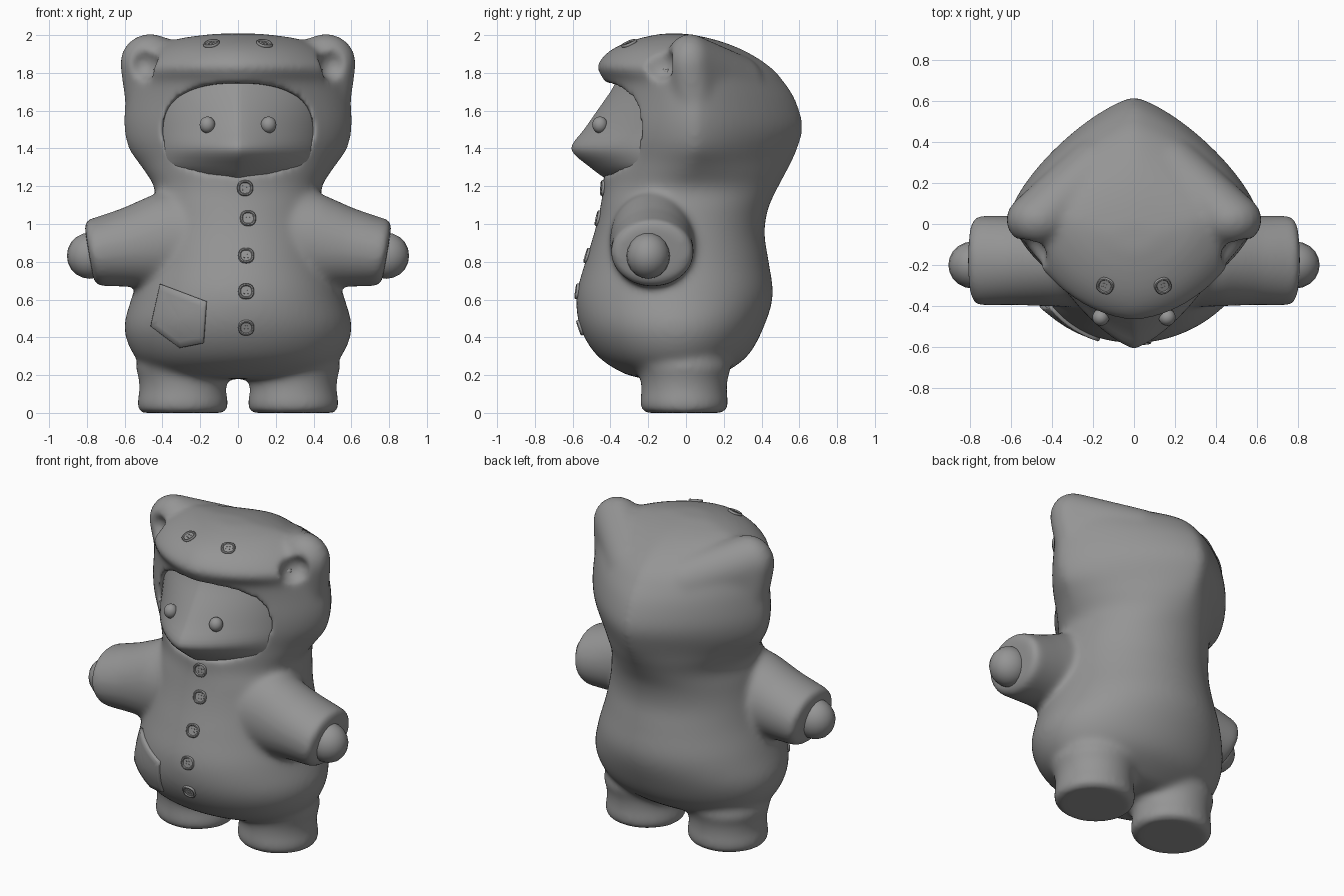
import bpy, bmesh, math
from mathutils import Vector, Matrix
from mathutils.bvhtree import BVHTree

if "Cube" in bpy.data.objects:
    bpy.data.objects.remove(bpy.data.objects["Cube"])

grey = bpy.data.materials.new("warm grey")
grey.diffuse_color = (0.3, 0.3, 0.3, 1)
grey.use_nodes = True
grey.node_tree.nodes["Principled BSDF"].inputs["Base Color"].default_value = grey.diffuse_color


def finish(bm, name):
    bmesh.ops.recalc_face_normals(bm, faces=bm.faces)
    mesh = bpy.data.meshes.new(name)
    bm.to_mesh(mesh)
    bm.free()
    mesh.polygons.foreach_set("use_smooth", [True] * len(mesh.polygons))
    mesh.materials.append(grey)
    obj = bpy.data.objects.new(name, mesh)
    bpy.context.collection.objects.link(obj)
    return obj


def skin(bm, rings, cap_start=True):
    """Bridge a list of point rings and cap the ends."""
    vs = [[bm.verts.new(p) for p in r] for r in rings]
    n = len(vs[0])
    for a, b in zip(vs, vs[1:]):
        for i in range(n):
            bm.faces.new((a[i], a[(i + 1) % n], b[(i + 1) % n], b[i]))
    if cap_start:
        bm.faces.new(vs[0])
    bm.faces.new(vs[-1])


def smooth_rows(rows, steps=4):
    """Catmull-Rom interpolation between key sections."""
    out = []
    for i in range(len(rows) - 1):
        p = [rows[max(0, min(len(rows) - 1, i + k))] for k in (-1, 0, 1, 2)]
        for s in range(steps):
            t = s / steps
            out.append([b + 0.5 * t * (c - a + t * (2 * a - 5 * b + 4 * c - d + t * (3 * (b - c) + d - a)))
                        for a, b, c, d in zip(*p)])
    return out + [list(rows[-1])]


def sup(angle, n):
    c, s = math.cos(angle), math.sin(angle)
    return (math.copysign(abs(c) ** (2 / n), c), math.copysign(abs(s) ** (2 / n), s))


def circle(n):
    return [2 * math.pi * i / n for i in range(n)]


def section(z, hw, yf, yb, yc, nf, nb, count=64):
    """Horizontal slice with its own front and back roundness."""
    pts = []
    for a in circle(count):
        front = math.sin(a) < 0
        x, y = sup(a, nf if front else nb)
        pts.append((hw * x, yc + y * ((yc - yf) if front else (yb - yc)), z))
    return pts


def ball(bm, centre, radii, seg=24):
    m = Matrix.Translation(centre) @ Matrix.Diagonal((*radii, 1))
    bmesh.ops.create_uvsphere(bm, u_segments=seg, v_segments=seg // 2, radius=1, matrix=m)


def ball_hull(bm, balls):
    """Convex shape wrapped around several ellipsoids."""
    tmp = bmesh.new()
    for c, r in balls:
        ball(tmp, c, r, 28)
    verts = [bm.verts.new(v.co) for v in tmp.verts]
    tmp.free()
    bmesh.ops.convex_hull(bm, input=verts)
    loose = [v for v in verts if v.is_valid and not v.link_faces]
    bmesh.ops.delete(bm, geom=loose, context='VERTS')


def ramp(v, a, b):
    t = max(0, min(1, (v - a) / (b - a)))
    return t * t * (3 - 2 * t)


# Suit: torso and hood, keys are height, half width, front, back
TORSO = [(.18, .30, -.20, .12), (.205, .43, -.32, .19), (.30, .548, -.468, .325),
         (.45, .602, -.56, .41), (.62, .56, -.58, .46), (.80, .505, -.533, .438),
         (.95, .475, -.487, .416), (1.08, .455, -.456, .435), (1.19, .442, -.44, .485),
         (1.30, .51, -.447, .545), (1.40, .58, -.442, .592), (1.52, .605, -.432, .62),
         (1.66, .598, -.422, .58), (1.76, .585, -.435, .515), (1.83, .56, -.472, .45),
         (1.90, .49, -.425, .345), (1.95, .41, -.345, .235), (1.985, .30, -.24, .12),
         (2.008, .12, -.13, .0)]
bm = bmesh.new()
rings = []
for z, hw, yf, yb in smooth_rows(TORSO):
    t = ramp(z, 1.1, 1.4)
    d = yb - yf
    yc = max(yf + .3 * d, min(yb - .3 * d, -.05 + .1 * t))
    rings.append(section(z, hw, yf, yb, yc, 2 - .45 * t + .2 * ramp(z, 1.74, 1.84), 2 - .65 * t))
skin(bm, rings)

SLEEVE = [(.15, .92, .28, .23), (.40, .905, .255, .225), (.58, .875, .208, .218),
          (.74, .85, .18, .22), (.77, .848, .177, .217), (.79, .846, .145, .185)]
LEG = [(0, .218, .207), (.012, .236, .226), (.05, .242, .234), (.12, .229, .226),
       (.18, .232, .23), (.24, .25, .25), (.45, .19, .19)]
for s in (-1, 1):
    # Sleeves with a slanted cuff
    skin(bm, [[(s * (x + .17 * rz * math.sin(a)), -.178 + ry * math.cos(a), zc + rz * math.sin(a))
               for a in circle(40)] for x, zc, rz, ry in SLEEVE])
    # Legs
    skin(bm, [[(s * .293 + rx * math.cos(a), -.01 + ry * math.sin(a), z) for a in circle(40)]
              for z, rx, ry in LEG])
    # Ears, blending backwards into the hood
    ball_hull(bm, [((s * .466, .02, 1.85), (.16, .13, .158)), ((s * .18, .25, 1.73), (.17, .17, .17)),
                   ((s * .42, .06, 1.52), (.16, .13, .16))])
suit = finish(bm, "bear_suit")

# Cutter: face opening and ear hollows
bm = bmesh.new()
skin(bm, [[(.395 * x, y, 1.503 + .242 * z) for x, z in (sup(a, 2.4) for a in circle(64))]
          for y in (-1, -.12)])
for s in (-1, 1):
    ball(bm, (s * .505, -.145, 1.845), (.085, .095, .088))
cutter = finish(bm, "opening_cutter")
cutter.hide_render = True
cutter.hide_viewport = True


def remesh(obj, size):
    m = obj.modifiers.new("remesh", 'REMESH')
    m.mode = 'VOXEL'
    m.voxel_size = size
    m.use_smooth_shade = True


remesh(suit, .017)
cut = suit.modifiers.new("opening", 'BOOLEAN')
cut.operation = 'DIFFERENCE'
cut.object = cutter
remesh(suit, .0145)
soft = suit.modifiers.new("soften", 'SMOOTH')
soft.factor, soft.iterations = .5, 20

# Face with pointed snout, keys are height and front
FACE = [(1.18, -.32), (1.25, -.44), (1.31, -.52), (1.37, -.592), (1.42, -.602), (1.50, -.54),
        (1.60, -.47), (1.70, -.40), (1.76, -.365), (1.82, -.31)]
bm = bmesh.new()
skin(bm, [section(z, .45 - 1.3 * max(0, 1.3 - z), yf, 0, -.1, 1.35, 2, 48)
          for z, yf in smooth_rows(FACE, 3)])
face = finish(bm, "face")

dg = bpy.context.evaluated_depsgraph_get()
suit_tree = BVHTree.FromObject(suit, dg)
face_tree = BVHTree.FromObject(face, dg)


def hit(tree, x, z):
    p, n, _, _ = tree.ray_cast(Vector((x, -2, z)), Vector((0, 1, 0)))
    return (p, n) if p else (Vector((x, -.4, z)), Vector((0, -1, 0)))


for s, side in ((-1, "left"), (1, "right")):
    # Eyes
    bm = bmesh.new()
    p, _ = hit(face_tree, s * .162, 1.525)
    ball(bm, p + Vector((0, -.015, 0)), (.041, .041, .044))
    finish(bm, side + "_eye")
    # Hands
    bm = bmesh.new()
    ball(bm, (s * .785, -.2, .832), (.121, .115, .122), 20)
    finish(bm, side + "_hand")


# Buttons: raised rim, dished centre, four thread dots
def button(name, p, n):
    bm = bmesh.new()
    prof = [(.034, -.012), (.042, 0), (.042, .007), (.038, .012), (.032, .012), (.028, .006)]
    skin(bm, [[(r * x, r * y, h) for x, y in (sup(a, 2.4) for a in circle(24))] for r, h in prof])
    for x in (-.009, .009):
        for y in (-.009, .009):
            skin(bm, [[(x + .005 * math.cos(a), y + .005 * math.sin(a), h) for a in circle(8)]
                      for h in (.004, .009)])
    bm.transform(Matrix.Translation(p) @ n.to_track_quat('Z', 'Y').to_matrix().to_4x4())
    obj = finish(bm, name)
    obj.data.set_sharp_from_angle(angle=math.radians(40))


for i, (x, z) in enumerate([(.037, 1.19), (.053, 1.03), (.043, .832), (.043, .643), (.043, .452)]):
    button("front_button_%d" % (i + 1), *hit(suit_tree, x, z))
for s, side in ((-1, "left"), (1, "right")):
    p, n, _, _ = suit_tree.ray_cast(Vector((s * .14, -.3, 3)), Vector((0, 0, -1)))
    button(side + "_hood_button", p, n)

# Pocket draped over the belly
CORNERS = [Vector(c) for c in ((-.405, .68), (-.165, .59), (-.18, .375), (-.305, .35), (-.455, .46))]
mid = sum(CORNERS, Vector((0, 0))) / 5
edge = [CORNERS[i].lerp(CORNERS[(i + 1) % 5], k / 8) for i in range(5) for k in range(8)]
bm = bmesh.new()
rings = []
for f, lift in ((1, -.02), (1, .012), (.96, .018), (.75, .016), (.5, .016), (.25, .016), (.05, .016)):
    ring = []
    for e in edge:
        q = mid.lerp(e, f)
        p, n = hit(suit_tree, q.x, q.y)
        ring.append(p + n * lift)
    rings.append(ring)
skin(bm, rings, cap_start=False)
finish(bm, "pocket")
